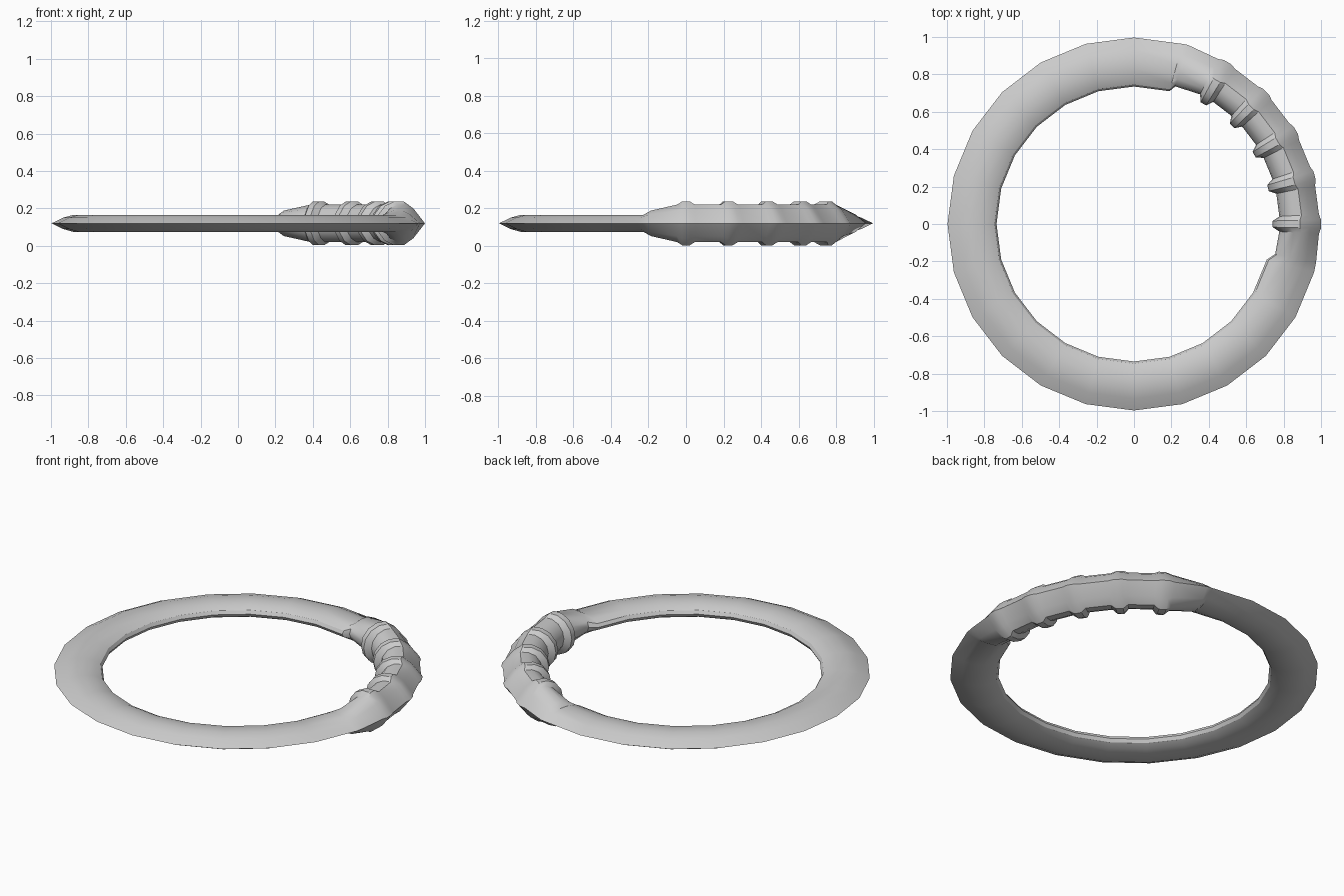
import bpy, bmesh, math

if "Cube" in bpy.data.objects:
    bpy.data.objects.remove(bpy.data.objects["Cube"])

Z0 = 0.12

# Half cross-section: (fraction from inner to outer edge, fraction of half height)
HALF = [(0.0, 0.0), (0.04, 0.42), (0.17, 0.8), (0.36, 1.0),
        (0.56, 1.0), (0.76, 0.68), (1.0, 0.0)]
SECTION = HALF + [(t, -w) for t, w in HALF[-2:0:-1]]

RING = (0.735, 0.997, 0.045)
GRIP = (0.778, 0.99, 0.10)
BAND = (0.742, 1.0, 0.117)

# Stations around the loop: (angle, inner radius, outer radius, half height)
stations = [(a, *RING) for a in range(75, 346, 15)]
stations.append((348.0, 0.772, 0.995, 0.068))          # lower grip collar
for a in range(360, 421, 15):                          # raised bands on grip
    stations += [(a - 3, *GRIP), (a - 1.3, *BAND),
                 (a + 1.3, *BAND), (a + 3, *GRIP)]
stations.append((433.3, 0.768, 1.0, 0.068))            # upper grip collar

# Sweep the section through the stations
bm = bmesh.new()
loops = []
for ang, r0, r1, h in stations:
    c, s = math.cos(math.radians(ang)), math.sin(math.radians(ang))
    loops.append([bm.verts.new(((r0 + (r1 - r0) * t) * c,
                                (r0 + (r1 - r0) * t) * s,
                                Z0 + h * w)) for t, w in SECTION])
n = len(SECTION)
for i, a in enumerate(loops):
    b = loops[(i + 1) % len(loops)]
    for j in range(n):
        k = (j + 1) % n
        bm.faces.new((a[j], b[j], b[k], a[k]))
bmesh.ops.recalc_face_normals(bm, faces=bm.faces)

mesh = bpy.data.meshes.new("throwing_ring")
bm.to_mesh(mesh)
bm.free()
ring = bpy.data.objects.new("throwing_ring", mesh)
bpy.context.collection.objects.link(ring)
bpy.context.view_layer.objects.active = ring
ring.select_set(True)
bpy.ops.object.shade_smooth_by_angle(angle=math.radians(32))
